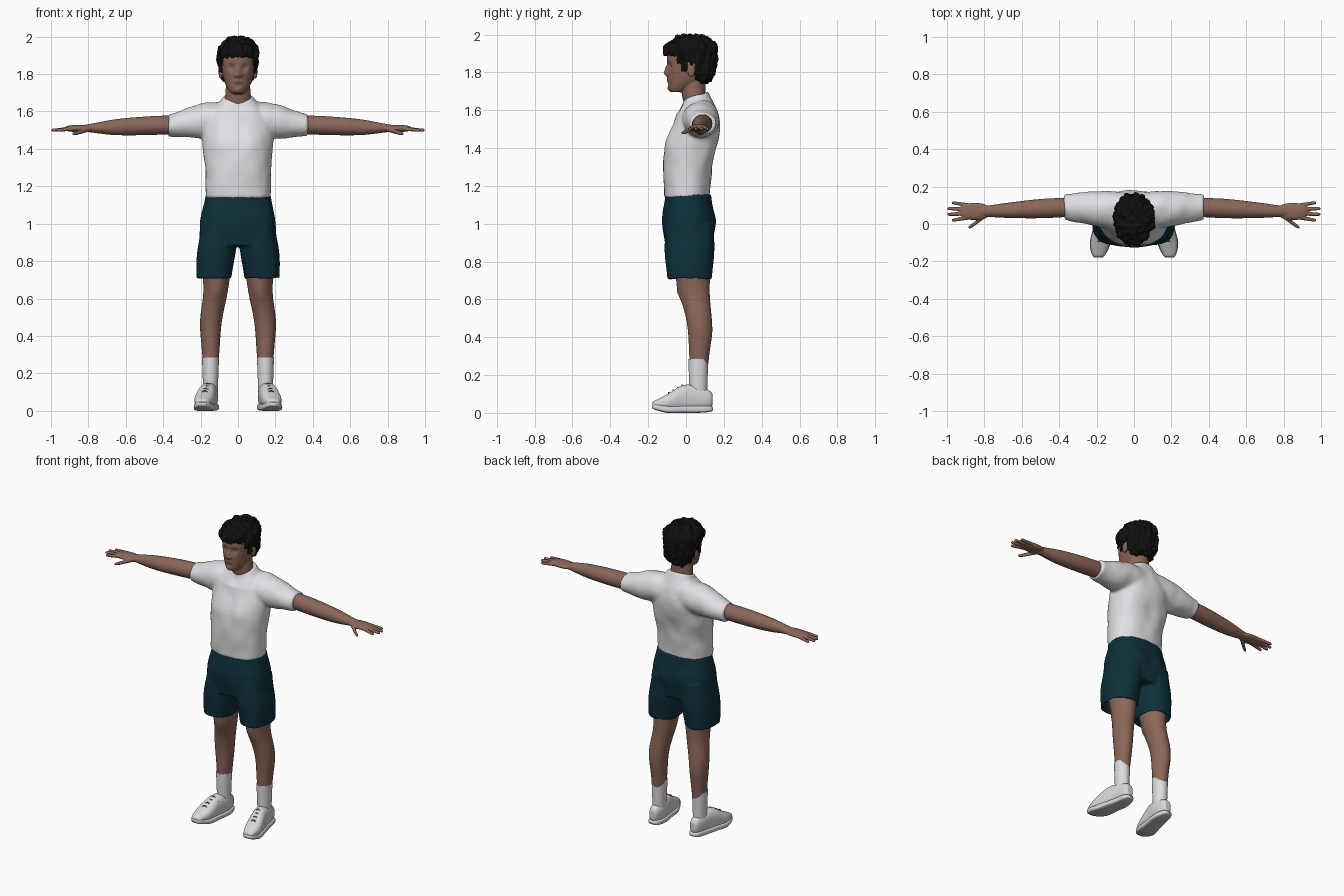
import bpy, bmesh, math
from mathutils import Vector, noise

cube = bpy.data.objects.get("Cube")
if cube:
    bpy.data.objects.remove(cube, do_unlink=True)


def material(name, red, green, blue):
    mat = bpy.data.materials.new(name)
    mat.use_nodes = True
    mat.diffuse_color = (red, green, blue, 1)
    shader = mat.node_tree.nodes["Principled BSDF"]
    shader.inputs["Base Color"].default_value = (red, green, blue, 1)
    shader.inputs["Roughness"].default_value = 0.8
    return mat


SKIN = material("skin", 0.26, 0.135, 0.1)
LIPS = material("lips", 0.2, 0.09, 0.07)
SHIRT = material("shirt white", 0.75, 0.74, 0.77)
SHORTS = material("shorts teal", 0.004, 0.028, 0.042)
HAIR = material("hair black", 0.005, 0.005, 0.006)
SOCK = material("sock white", 0.72, 0.72, 0.75)
SHOE = material("shoe white", 0.68, 0.68, 0.7)
SOLE = material("sole grey", 0.5, 0.5, 0.52)
LACE = material("lace grey", 0.2, 0.2, 0.2)


def curve(values, t):
    """Smooth value at t along evenly spaced control values, or a constant."""
    if not isinstance(values, list):
        return values
    last = len(values) - 1
    i = min(int(t * last), last - 1)
    t = t * last - i
    a, b, c, d = (values[max(0, min(k, last))] for k in range(i - 1, i + 3))
    into, out = (c - a) / 2, (d - b) / 2
    ease = t * t * (3 - 2 * t)
    return b + (c - b) * ease + into * t * (1 - t) ** 2 - out * t * t * (1 - t)


def loft(bm, axis, start, end, centre, radii, power=2, dome=0, hollow=0, sides=40, steps=24):
    """Skin of superellipse rings along an axis; centre and radii may vary along it.
    dome rounds both ends, hollow sinks the far end inwards."""
    order = {"x": (0, 1, 2), "y": (1, 0, 2), "z": (2, 0, 1)}[axis]
    rows = []
    for step in range(steps + 1):
        t = (1 - math.cos(math.pi * step / steps)) / 2
        scale = max(0.05, 1 - abs(2 * t - 1) ** dome) ** (1 / dome) if dome else 1
        rows.append([start + (end - start) * t] + [curve(c, t) for c in centre]
                    + [curve(r, t) * scale for r in radii])
    if hollow:
        place, u, v, wide, deep = rows[-1]
        rows += [[place + sink, u, v, wide * 0.87, deep * 0.87] for sink in (0, hollow)]
    loops = []
    for place, u, v, wide, deep in rows:
        loop = []
        for k in range(sides):
            angle = math.tau * k / sides
            cos, sin = math.cos(angle), math.sin(angle)
            co = [place] * 3
            co[order[1]] = u + wide * math.copysign(abs(cos) ** (2 / power), cos)
            co[order[2]] = v + deep * math.copysign(abs(sin) ** (2 / power), sin)
            loop.append(bm.verts.new(co))
        loops.append(loop)
    for low, high in zip(loops, loops[1:]):
        for k in range(sides):
            n = (k + 1) % sides
            bm.faces.new((low[k], low[n], high[n], high[k]))
    bm.faces.new(loops[0][::-1])
    bm.faces.new(loops[-1])


def build(name, bm, mat, voxel=0, smooth=3, mirror=False):
    """Fuse the lofts into one skin, smooth it, and mirror it if asked."""
    bmesh.ops.recalc_face_normals(bm, faces=bm.faces[:])
    mesh = bpy.data.meshes.new(name)
    bm.to_mesh(mesh)
    bm.free()
    ob = bpy.data.objects.new(name, mesh)
    bpy.context.collection.objects.link(ob)
    if voxel:
        fuse = ob.modifiers.new("fuse", "REMESH")
        fuse.mode, fuse.voxel_size = "VOXEL", voxel
        soft = ob.modifiers.new("soften", "SMOOTH")
        soft.iterations = smooth
        depsgraph = bpy.context.evaluated_depsgraph_get()
        ob.data = bpy.data.meshes.new_from_object(ob.evaluated_get(depsgraph))
        ob.modifiers.clear()
    ob.data.materials.clear()
    ob.data.materials.append(mat)
    ob.data.shade_smooth()
    if mirror:
        ob.modifiers.new("mirror", "MIRROR")
    return ob


def bump(ob, centre, radius, depth, both=True):
    """Soft push of the surface along y around a point, on one or both sides."""
    for side in ((1, -1) if both else (1,)):
        point = Vector((centre[0] * side, centre[1], centre[2]))
        for vert in ob.data.vertices:
            vert.co.y += depth * math.exp(-((vert.co - point).length / radius) ** 2)


def ripple(ob, amount, across, along):
    """Fine uneven relief along the normals."""
    normals = [vert.normal.copy() for vert in ob.data.vertices]
    for vert, normal in zip(ob.data.vertices, normals):
        x, y, z = vert.co
        vert.co += normal * amount * noise.noise(Vector((x * across, y * across, z * along)))


# Shirt: torso and sleeves, with the neckline sloping down to the front
bm = bmesh.new()
loft(bm, "z", 1.135, 1.695, centre=(0, [0.005, 0.01, 0.03, 0.06, 0.05]),
     radii=([0.175, 0.174, 0.187, 0.18, 0.08], [0.12, 0.13, 0.138, 0.118, 0.068]), power=2.3)
for side in (1, -1):
    loft(bm, "x", 0, side * 0.375, centre=([0.07, 0.09], [1.555, 1.55, 1.525]),
         radii=([0.1, 0.095, 0.07], [0.1, 0.095, 0.058]))
shirt = build("shirt", bm, SHIRT, voxel=0.009, smooth=5)
for vert in shirt.data.vertices:
    rise = max(0, min(1, (vert.co.z - 1.58) * 10))
    vert.co.z += 0.4 * (vert.co.y - 0.11) * rise * max(0, 1 - abs(vert.co.x) * 5)
bump(shirt, (0.08, -0.1, 1.43), radius=0.06, depth=-0.009)
bump(shirt, (0, 0.17, 1.33), radius=0.07, depth=-0.012, both=False)
ripple(shirt, 0.005, across=14, along=9)

# Shorts: hips and two open legs
bm = bmesh.new()
loft(bm, "z", 1.155, 0.88, centre=(0, 0.013),
     radii=([0.172, 0.2, 0.205], [0.12, 0.138, 0.125]), power=2.4)
for side in (1, -1):
    loft(bm, "z", 1, 0.705, centre=([side * 0.1, side * 0.13], 0.018),
         radii=([0.095, 0.102, 0.095], [0.125, 0.13, 0.117]), power=2.3, hollow=0.07)
shorts = build("shorts", bm, SHORTS, voxel=0.008)
bump(shorts, (0.08, 0.15, 1.02), radius=0.06, depth=0.012)
ripple(shorts, 0.006, across=13, along=5)

# Legs with kneecap and calf
bm = bmesh.new()
loft(bm, "z", 0.8, 0.15, centre=([0.115, 0.12, 0.145, 0.146, 0.146], [0.03, 0.045, 0.07, 0.07, 0.065]),
     radii=([0.08, 0.065, 0.058, 0.046, 0.035], [0.1, 0.08, 0.065, 0.053, 0.042]))
legs = build("legs", bm, SKIN, mirror=True)
bump(legs, (0.115, -0.03, 0.64), radius=0.04, depth=-0.012, both=False)
bump(legs, (0.146, 0.14, 0.42), radius=0.07, depth=0.006, both=False)

# Socks
bm = bmesh.new()
loft(bm, "z", 0.285, 0.09, centre=(0.147, 0.065), radii=([0.045, 0.039], [0.052, 0.047]))
build("socks", bm, SOCK, mirror=True)

# Arms: arm, palm, four fanned fingers and a thumb
bm = bmesh.new()
loft(bm, "x", 0.3, 0.84, centre=([0.09, 0.067], [1.53, 1.51]),
     radii=([0.05, 0.052, 0.042, 0.026], [0.05, 0.05, 0.042, 0.017]))
loft(bm, "x", 0.77, 0.93, centre=(0.067, 1.509), radii=(0.046, 0.019), dome=2.5)
for finger in range(4):
    fan = finger - 1.5
    loft(bm, "x", 0.86, 1 - 0.012 * fan * fan, centre=([0.067 + fan * 0.02, 0.067 + fan * 0.031], [1.51, 1.5]),
         radii=([0.012, 0.009], [0.012, 0.009]), dome=8, sides=16)
loft(bm, "x", 0.78, 0.885, centre=([0.055, -0.018], [1.51, 1.48]),
     radii=([0.018, 0.01], [0.016, 0.01]), dome=5, sides=16)
build("arms", bm, SKIN, voxel=0.0045, mirror=True)

# Head: neck, skull and ears fused, then the features pushed out of it
bm = bmesh.new()
loft(bm, "z", 1.59, 1.8, centre=(0, [0.06, 0.04, 0.045]), radii=([0.075, 0.068, 0.06], 0.063))
loft(bm, "z", 1.695, 1.965, centre=(0, [-0.045, 0.003, 0.02, 0.022, 0.02]),
     radii=([0.05, 0.074, 0.089, 0.09, 0.06], [0.05, 0.1, 0.12, 0.12, 0.08]), power=2.2, dome=6)
for side in (1, -1):
    loft(bm, "z", 1.775, 1.845, centre=(side * 0.094, 0.028), radii=(0.01, 0.021), dome=2, sides=16)
head = build("head", bm, SKIN, voxel=0.0045)
bump(head, (0.034, -0.09, 1.835), radius=0.019, depth=0.014)
bump(head, (0, -0.1, 1.797), radius=0.016, depth=-0.02, both=False)
bump(head, (0, -0.1, 1.822), radius=0.015, depth=-0.01, both=False)
bump(head, (0.015, -0.1, 1.793), radius=0.01, depth=-0.008)
bump(head, (0.012, -0.1, 1.757), radius=0.012, depth=-0.006)
bump(head, (0, -0.1, 1.737), radius=0.01, depth=0.006, both=False)
bump(head, (0, -0.09, 1.712), radius=0.02, depth=-0.007, both=False)
head.data.materials.append(LIPS)
for face in head.data.polygons:
    x, y, z = face.center
    if y < -0.06 and math.hypot(x / 3, z - 1.756) < 0.009:
        face.material_index = 1

# Hair: a full cap tucked into the head below the hairline
bm = bmesh.new()
loft(bm, "z", 1.735, 1.998, centre=(0, [0.08, 0.045, 0.027, 0.026, 0.024]),
     radii=([0.06, 0.098, 0.107, 0.108, 0.065], [0.045, 0.11, 0.136, 0.138, 0.09]), dome=6)
hair = build("hair", bm, HAIR, voxel=0.005, smooth=2)
ripple(hair, 0.016, across=38, along=14)
ripple(hair, 0.006, across=110, along=40)


def hairline(x, y):
    ragged = 0.016 * noise.noise(Vector((x, y, 0)) * 50)
    fringe, sideburn, ear, nape = 1.89, 1.81, 1.845, 1.75
    if y < -0.05:
        return fringe + ragged
    if y < 0.05:
        return (sideburn if abs(y + 0.01) < 0.016 else ear) + ragged
    return nape + ragged


for vert in hair.data.vertices:
    if vert.co.z < hairline(vert.co.x, vert.co.y):
        vert.co.x *= 0.76
        vert.co.y = 0.03 + (vert.co.y - 0.03) * 0.76

# Shoes: upper, sole and laces, toes turned slightly out
outward = [0.148, 0.15, 0.165, 0.18, 0.19]
bm = bmesh.new()
loft(bm, "y", 0.14, -0.177, centre=(outward, [0.07, 0.077, 0.076, 0.057, 0.045]),
     radii=([0.036, 0.045, 0.049, 0.053, 0.04], [0.055, 0.067, 0.07, 0.043, 0.022]), power=2.4, dome=5)
build("shoe_uppers", bm, SHOE, voxel=0.005, mirror=True)

bm = bmesh.new()
loft(bm, "y", 0.142, -0.18, centre=(outward, [0.022, 0.019, 0.019, 0.019, 0.035]),
     radii=([0.04, 0.048, 0.052, 0.057, 0.04], 0.019), power=4, dome=5)
soles = build("soles", bm, SHOE, mirror=True)
soles.data.materials.append(SOLE)
for face in soles.data.polygons:
    face.material_index = int(face.normal.z < -0.5)

bm = bmesh.new()
for row in range(4):
    y, top, middle = -0.02 - row * 0.024, 0.147 - row * 0.013, 0.163 + row * 0.005
    loft(bm, "x", middle - 0.036, middle + 0.036, centre=(y, [top - 0.024, top, top - 0.024]),
         radii=(0.004, 0.004), sides=8, steps=10)
build("laces", bm, LACE, mirror=True)
